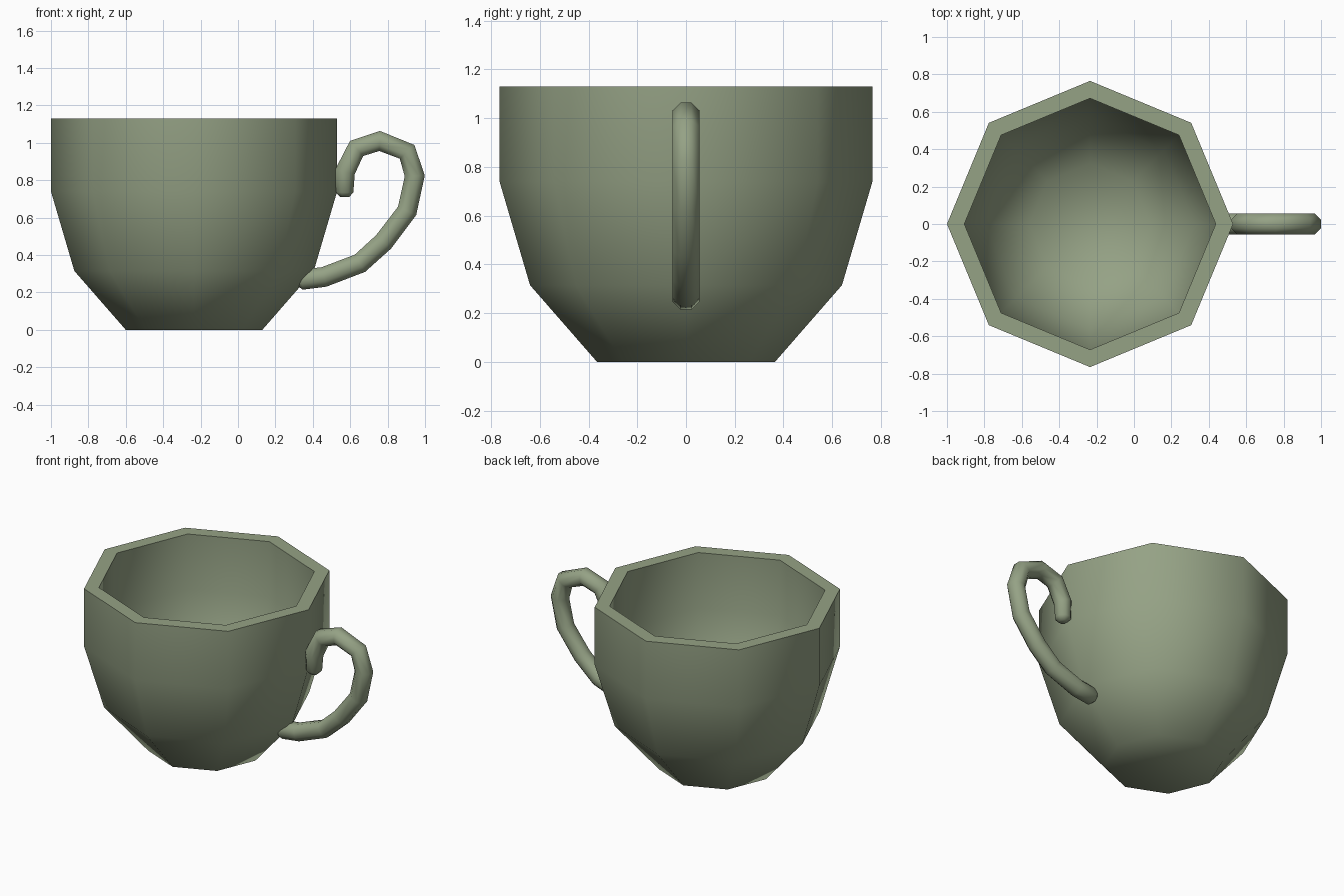
import bpy, bmesh, math
from mathutils import Vector

if "Cube" in bpy.data.objects:
    bpy.data.objects.remove(bpy.data.objects["Cube"])

SIDES = 8
sage = bpy.data.materials.new("sage green")
sage.diffuse_color = (0.30, 0.36, 0.235, 1)
sage.use_nodes = True
sage.node_tree.nodes["Principled BSDF"].inputs["Base Color"].default_value = sage.diffuse_color


def loft(name, rings, angle):
    """Skin a list of equal-sized vertex rings, cap both ends, smooth by angle."""
    bm = bmesh.new()
    loops = [[bm.verts.new(p) for p in ring] for ring in rings]
    for a, b in zip(loops, loops[1:]):
        for i in range(SIDES):
            j = (i + 1) % SIDES
            bm.faces.new((a[i], a[j], b[j], b[i]))
    bm.faces.new(loops[0][::-1])
    bm.faces.new(loops[-1])
    bmesh.ops.recalc_face_normals(bm, faces=bm.faces[:])
    me = bpy.data.meshes.new(name)
    bm.to_mesh(me)
    bm.free()
    me.materials.append(sage)
    ob = bpy.data.objects.new(name, me)
    bpy.context.collection.objects.link(ob)
    bpy.ops.object.select_all(action='DESELECT')
    ob.select_set(True)
    bpy.context.view_layer.objects.active = ob
    bpy.ops.object.shade_smooth_by_angle(angle=math.radians(angle))
    return ob


# Octagonal cup: outer wall up, over the rim, inner wall down (radius, height)
CX = -0.235
profile = [(0.365, 0), (0.64, 0.315), (0.765, 0.74), (0.765, 1.13),
           (0.672, 1.13), (0.672, 0.755), (0.56, 0.355), (0.324, 0.09)]
turn = [2 * math.pi * i / SIDES for i in range(SIDES)]
loft("cup_body", [[(CX + r * math.cos(t), r * math.sin(t), z) for t in turn]
                  for r, z in profile], 65)

# Handle: octagonal tube along a hooked path in the xz plane (x, z, thickness)
path = [(0.57, 0.71, 0.45), (0.57, 0.735, 0.87), (0.572, 0.845, 1), (0.634, 0.97, 1),
        (0.757, 1.01, 1), (0.904, 0.952, 1), (0.945, 0.823, 1), (0.904, 0.636, 1),
        (0.778, 0.47, 1), (0.652, 0.356, 1), (0.46, 0.283, 1), (0.34, 0.268, 1),
        (0.31, 0.265, 0.45)]
pts = [Vector((x, 0, z)) for x, z, s in path]
rings = []
for i, p in enumerate(pts):
    before = (p - pts[max(i - 1, 0)]).normalized()
    after = (pts[min(i + 1, len(pts) - 1)] - p).normalized()
    tangent = (before + after).normalized()
    side = Vector((-tangent.z, 0, tangent.x))
    s = path[i][2]
    rings.append([p + side * (0.058 * s * math.cos(t + math.pi / 8))
                  + Vector((0, 0.0595 * s * math.sin(t + math.pi / 8), 0))
                  for t in turn])
loft("handle", rings, 65)
